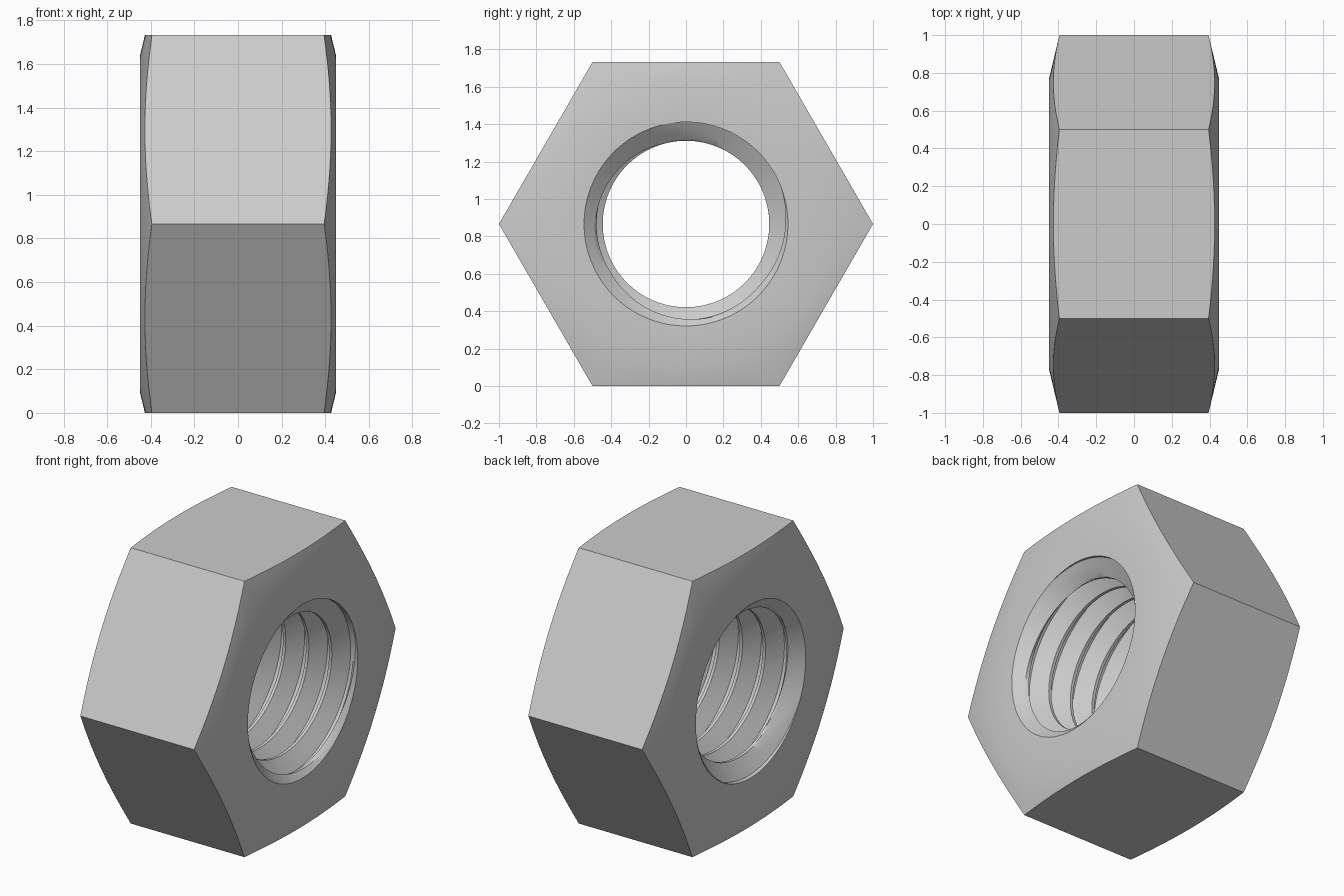
import bpy, bmesh
from math import cos, sin, pi, floor, ceil, radians

if "Cube" in bpy.data.objects:
    bpy.data.objects.remove(bpy.data.objects["Cube"])

HALF, APOTHEM = 0.45, 0.866        # half thickness, centre to flat
MAJOR, MINOR = 0.545, 0.445        # thread radii
PITCH, SEG, SUB = 0.16, 120, 3
CHAMFER_R = 0.77                   # where the corner chamfer starts

steel = bpy.data.materials.new("grey steel")
steel.use_nodes = True
grey = (0.6, 0.6, 0.6, 1)
steel.diffuse_color = grey
steel.node_tree.nodes["Principled BSDF"].inputs["Base Color"].default_value = grey

bm = bmesh.new()


def vert(x, r, a):
    return bm.verts.new((x, r * cos(a), APOTHEM + r * sin(a)))


def skin(columns):
    for a, b in zip(columns, columns[1:]):
        for i in range(len(a) - 1):
            bm.faces.new((a[i], b[i], b[i + 1], a[i + 1]))


# Hexagonal outside with conical chamfers on both faces
outside = []
for s in range(SEG + 1):
    a = 2 * pi * s / SEG
    r = APOTHEM / cos(a % (pi / 3) - pi / 6)
    x = HALF - (r - CHAMFER_R) * 0.24
    section = [(-HALF, MAJOR), (-HALF, CHAMFER_R), (-x, r),
               (x, r), (HALF, CHAMFER_R), (HALF, MAJOR)]
    outside.append([vert(px, pr, a) for px, pr in section])
skin(outside)

# One thread turn: position along the pitch and radius, finely divided
corners = [(0, MINOR), (0.12, MINOR), (0.5, MAJOR), (0.62, MAJOR), (1, MINOR)]
turn = []
for (t0, r0), (t1, r1) in zip(corners, corners[1:]):
    for k in range(SUB):
        f = k / SUB
        turn.append((t0 + (t1 - t0) * f, r0 + (r1 - r0) * f))

# Threaded bore, opened by a countersink at each end
turns = ceil(HALF / PITCH) + 1
bore = []
for s in range(SEG + 1):
    a = 2 * pi * s / SEG
    column = []
    for n in range(-turns - 1, turns + 1):
        for t, r in turn:
            x = (n + t + s / SEG) * PITCH
            x = max(-HALF, min(HALF, x))
            sink = MAJOR - (HALF - abs(x)) * 1.2
            column.append(vert(x, MAJOR if abs(x) == HALF else max(r, sink), a))
    bore.append(column)
skin(bore)

bmesh.ops.remove_doubles(bm, verts=bm.verts, dist=0.0005)
bmesh.ops.dissolve_degenerate(bm, edges=bm.edges, dist=0.0001)
bmesh.ops.recalc_face_normals(bm, faces=bm.faces)

mesh = bpy.data.meshes.new("hex_nut")
bm.to_mesh(mesh)
bm.free()
mesh.materials.append(steel)
nut = bpy.data.objects.new("hex_nut", mesh)
bpy.context.collection.objects.link(nut)
bpy.context.view_layer.objects.active = nut
nut.select_set(True)
bpy.ops.object.shade_smooth_by_angle(angle=radians(30))
